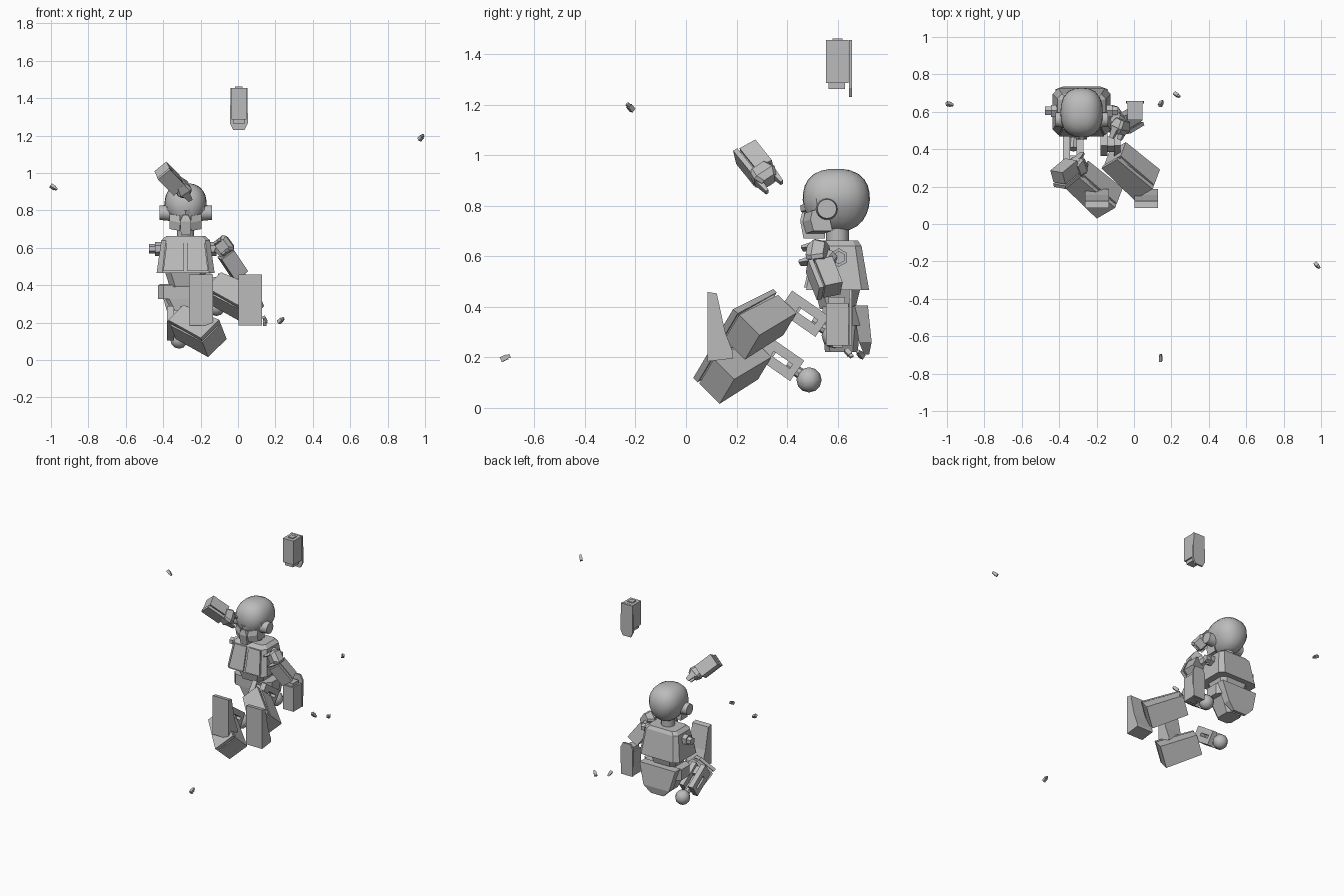
import bpy, bmesh, math
from mathutils import Vector, Matrix

if "Cube" in bpy.data.objects:
    bpy.data.objects.remove(bpy.data.objects["Cube"])

grey = bpy.data.materials.new("grey plastic")
grey.diffuse_color = (0.5, 0.5, 0.5, 1)
grey.use_nodes = True
grey.node_tree.nodes["Principled BSDF"].inputs["Base Color"].default_value = grey.diffuse_color


def finish(name, bm, mat=None, smooth=False):
    if mat:
        bm.transform(mat)
    bmesh.ops.recalc_face_normals(bm, faces=bm.faces)
    me = bpy.data.meshes.new(name)
    bm.to_mesh(me)
    bm.free()
    me.materials.append(grey)
    ob = bpy.data.objects.new(name, me)
    bpy.context.collection.objects.link(ob)
    if smooth:
        bpy.context.view_layer.objects.active = ob
        ob.select_set(True)
        bpy.ops.object.shade_smooth_by_angle(angle=math.radians(35))
        ob.select_set(False)
    return ob


def frame(origin, z, xhint):
    """Matrix with local z along z and local x close to xhint."""
    z = Vector(z).normalized()
    x = Vector(xhint)
    x = (x - z * x.dot(z)).normalized()
    y = z.cross(x)
    m = Matrix((x, y, z)).transposed().to_4x4()
    m.translation = Vector(origin)
    return m


def loft(name, rings, mat=None, smooth=False):
    """Skin a stack of equal-length point rings and cap both ends."""
    bm = bmesh.new()
    vs = [[bm.verts.new(p) for p in r] for r in rings]
    n = len(vs[0])
    for a, b in zip(vs, vs[1:]):
        for i in range(n):
            bm.faces.new((a[i], a[(i + 1) % n], b[(i + 1) % n], b[i]))
    bm.faces.new(vs[0])
    bm.faces.new(vs[-1])
    return finish(name, bm, mat, smooth)


def rect(x0, x1, y0, y1, z, c=0):
    if not c:
        return [(x0, y0, z), (x1, y0, z), (x1, y1, z), (x0, y1, z)]
    return [(x0 + c, y0, z), (x1 - c, y0, z), (x1, y0 + c, z), (x1, y1 - c, z),
            (x1 - c, y1, z), (x0 + c, y1, z), (x0, y1 - c, z), (x0, y0 + c, z)]


def box(name, x0, x1, y0, y1, z0, z1, mat=None, c=0):
    return loft(name, [rect(x0, x1, y0, y1, z0, c), rect(x0, x1, y0, y1, z1, c)], mat)


def rod(name, a, b, r, n=6, r2=None):
    a, b = Vector(a), Vector(b)
    m = frame(a, b - a, (0.01, 0.02, 1) if abs((b - a).normalized().z) < 0.9 else (1, 0, 0))
    L = (b - a).length
    ring = lambda q, z: [(q * math.cos(2 * math.pi * i / n), q * math.sin(2 * math.pi * i / n), z) for i in range(n)]
    return loft(name, [ring(r, 0), ring(r if r2 is None else r2, L)], m, n > 8)


def extrude_x(name, pts, x0, x1):
    return loft(name, [[(x, y, z) for y, z in pts] for x in (x0, x1)])


CX, CY = -0.28, 0.60

# Head: rounded cranium, flattened underneath
bm = bmesh.new()
bmesh.ops.create_uvsphere(bm, u_segments=20, v_segments=14, radius=1)
for v in bm.verts:
    x, y, z = v.co
    k = (abs(x) ** 2.5 + abs(y) ** 2.5 + abs(z) ** 2.5) ** (-1 / 2.5)
    x, y, z = x * k, y * k, z * k
    if z < 0:
        y = y * (1 + 0.1 * z)
        x = x * (1 + 0.3 * z)
    v.co = (CX + 0.113 * x, CY + 0.133 * y - 0.005, 0.822 + (0.123 if z > 0 else 0.125) * z)
finish("cranium", bm, smooth=True)

# Face: chin guard, cheeks, brow and ears
loft("chin_guard", [rect(CX - .025, CX + .025, .465, .55, .67), rect(CX - .03, CX + .03, .452, .55, .74),
                    rect(CX - .015, CX + .015, .46, .55, .775)])
for s in (-1, 1):
    extr = [(.475, .69), (.463, .735), (.47, .77), (.53, .78), (.55, .69)]
    loft("cheek_guard", [[(CX + s * .03, y, z) for y, z in extr],
                         [(CX + s * .085, y + .03, z + .01) for y, z in extr]])
    loft("brow", [[(CX, .455, .775), (CX, .452, .80), (CX, .52, .80), (CX, .52, .775)],
                  [(CX + s * .1, .52, .80), (CX + s * .1, .515, .83), (CX + s * .1, .57, .83), (CX + s * .1, .57, .80)]])
    rod("ear_disc", (CX + s * .08, .558, .787), (CX + s * .14, .558, .787), .044, 16, .038)

rod("neck", (CX, .60, .63), (CX, .60, .73), .045, 12)

# Torso: tapered chest with a front seam plate and shoulder pegs
loft("chest", [rect(CX - .155, CX + .155, .475, .725, .465, .03),
               rect(CX - .13, CX + .13, .515, .695, .64, .025),
               rect(CX - .105, CX + .105, .535, .68, .662, .02)])
for s in (-1, 1):
    loft("chest_plate", [rect(CX + s * .008, CX + s * .12, .467, .48, .475),
                         rect(CX + s * .008, CX + s * .1, .506, .52, .635)])
    rod("shoulder_peg", (CX + s * .12, .605, .594), (CX + s * .165, .605, .594), .037, 6)
    rod("shoulder_peg_tip", (CX + s * .16, .605, .594), (CX + s * .195, .605, .594), .026, 6)

# Waist, belt and hips
loft("waist", [rect(CX - .085, CX + .085, .53, .67, .39, .03), rect(CX - .11, CX + .11, .51, .69, .47, .03)])
loft("belt", [rect(CX - .147, CX + .147, .54, .69, .326, .03), rect(CX - .147, CX + .147, .54, .69, .40, .03)])
loft("hip_block", [rect(CX - .055, CX + .055, .55, .68, .22, .02), rect(CX - .11, CX + .11, .54, .69, .33, .02)])
loft("rear_skirt", [rect(CX - .05, CX + .05, .705, .725, .21), rect(CX - .10, CX + .10, .685, .735, .26),
                    rect(CX - .14, CX + .14, .66, .72, .405)])


# Arm segment: block with end caps and a long rear flap, local z along the segment
def arm_segment(name, m):
    box(name, -.041, .041, -.045, .043, -.085, .085, m)
    box(name + "_cap", -.03, .03, -.035, .03, .085, .108, m)
    box(name + "_end", -.02, .02, -.02, .02, -.091, -.085, m)
    out = [(-.045, -.085), (.045, -.085), (.048, .105), (.03, .14), (-.03, .14), (-.048, .105)]
    loft(name + "_flap", [[(x, y, z) for x, z in out] for y in (.045, .058)], m)


arm_segment("upper_floating_segment", Matrix.Translation((.005, .60, 1.37)) @ Matrix.Diagonal((-1, 1, -1, 1)))
arm_segment("lower_floating_segment", Matrix.Translation((.005, .60, .33)))


# Forearm with a clamp hand at one end
def forearm(name, mid, axis, hint, hand, tip):
    m = frame(mid, axis, hint)
    box(name, -.042, .042, -.048, .025, -.065, .065, m)
    box(name + "_plate", -.042, .042, .032, .052, -.07, .07, m)
    box(name + "_core", -.03, .03, .02, .035, -.055, .055, m)
    h = frame(hand, tip, hint)
    loft(name + "_cuff", [rect(-.03, .03, -.04, .04, -.045, .012), rect(-.042, .042, -.05, .05, 0, .012),
                          rect(-.03, .03, -.035, .035, .03, .012)], h)
    for s in (-1, 1):
        loft(name + "_claw", [rect(-.022, .022, s * .022, s * .048, .0), rect(-.012, .012, s * .03, s * .042, .065)], h)


forearm("left_forearm", (-.365, .272, .972), (.6, .5, -.62), (.6, -.2, .65), (-.295, .312, .915), (.35, .45, -.5))
forearm("right_forearm", (-.03, .55, .515), (.5, .3, -.75), (.7, .1, .5), (-.075, .515, .61), (-.3, -.75, -.1))
rod("right_elbow", (-.10, .57, .60), (-.045, .53, .55), .035, 8)


# Legs: both share one pose and differ by an offset
def leg(side, off):
    off = Vector(off)
    # boxy shin with raised front plate
    m = frame(Vector((-.13, .11, .115)) + off, (.708, -.615, -.354), (.26, .69, -.675))
    loft(side + "_shin", [rect(-.036, .070, -.068, .068, -.25), rect(-.042, .076, -.075, .075, 0)], m)
    box(side + "_shin_core", -.055, -.03, -.06, .06, -.24, -.008, m)
    loft(side + "_shin_plate", [rect(-.07, -.05, -.062, .062, -.26), rect(-.076, -.05, -.075, .075, 0)], m)
    # thigh fork with side slots and ball joint
    t = frame(Vector((-.325, .375, .192)) + off, (0, -.82, .57), (1, 0, 0))
    for s in (-1, 1):
        for y0, y1 in ((-.05, -.01), (.01, .048)):
            box(side + "_thigh_rail", s * .018, s * .054, y0, y1, -.08, .10, t)
        box(side + "_thigh_end", s * .018, s * .054, -.01, .01, -.08, -.05, t)
        box(side + "_thigh_top", s * .018, s * .054, -.01, .01, .04, .10, t)
    box(side + "_thigh_bridge", -.018, .018, -.03, .03, .03, .09, t)
    rod(side + "_hip_stem", Vector((-.325, .40, .17)) + off, Vector((-.32, .49, .11)) + off, .022, 8)
    bm = bmesh.new()
    bmesh.ops.create_uvsphere(bm, u_segments=10, v_segments=6, radius=.05)
    finish(side + "_hip_ball", bm, Matrix.Translation(Vector((-.315, .487, .11)) + off), True)


leg("left", (0, 0, 0))
leg("right", (.2, .1, .175))

# Feet: upright wedge soles
for side, x in (("left", -.198), ("right", .066)):
    extrude_x(side + "_foot", [(.086, .183), (.086, .458), (.122, .452), (.155, .30), (.187, .215), (.187, .195)],
              x - .063, x + .063)

# Scattered loose pins
for p, d in (((.142, -.715, .198), (0, .9, .4)), ((.145, .645, .215), (.3, .5, -.6)), ((.23, .69, .212), (.6, -.4, .5)),
             ((.98, -.222, 1.19), (.5, -.5, .6)), ((-.985, .64, .922), (.8, -.2, -.5))):
    m = frame(p, d, (1, .3, .2))
    box("loose_pin", -.009, .009, -.01, .01, -.02, .008, m)
    box("loose_pin_head", -.006, .006, -.007, .007, .008, .02, m)
